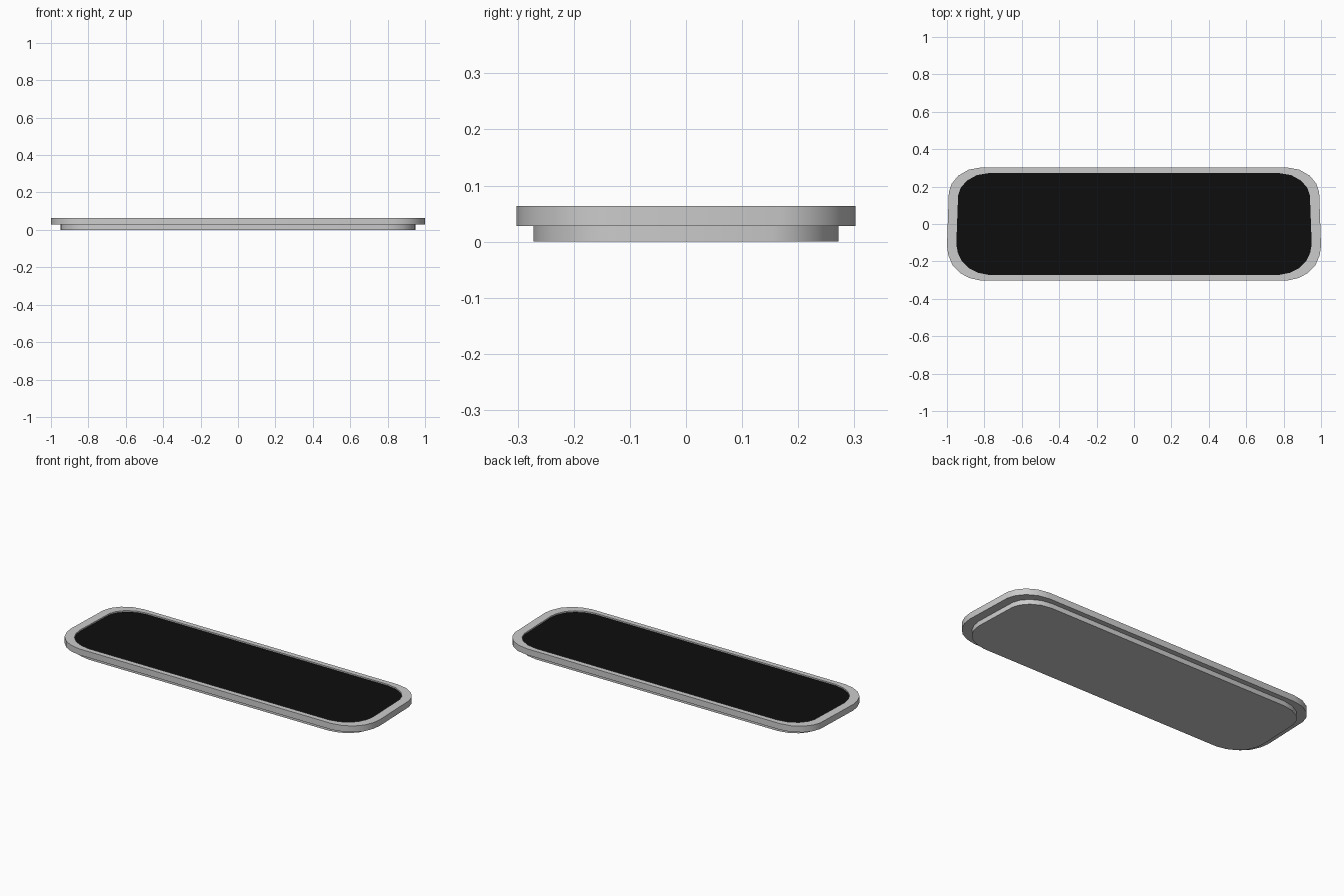
import bpy, bmesh

if "Cube" in bpy.data.objects:
    bpy.data.objects.remove(bpy.data.objects["Cube"])

# Right half of the rounded outline, front to back (ends taper slightly toward the back)
HALF = [(0.82, -0.302), (0.88, -0.289), (0.93, -0.262), (0.97, -0.22),
        (0.992, -0.17), (1.0, -0.12), (0.99, 0.17), (0.975, 0.215),
        (0.94, 0.258), (0.885, 0.29), (0.82, 0.302)]
OUTLINE = HALF + [(-x, y) for x, y in reversed(HALF)]
INNER = (0.95, 0.9)
Z_STEP, Z_PANEL, Z_TOP = 0.028, 0.056, 0.064


def make(name, loops, cap_start=False, cap_end=False, closed=False):
    """Bridge successive scaled outlines given as (scale, z)."""
    bm = bmesh.new()
    rings = [[bm.verts.new((x * s[0], y * s[1], z)) for x, y in OUTLINE]
             for s, z in loops]
    pairs = list(zip(rings, rings[1:]))
    if closed:
        pairs.append((rings[-1], rings[0]))
    n = len(OUTLINE)
    for a, b in pairs:
        for i in range(n):
            j = (i + 1) % n
            bm.faces.new((a[i], a[j], b[j], b[i]))
    if cap_start:
        bm.faces.new(rings[0][::-1])
    if cap_end:
        bm.faces.new(rings[-1])
    if len(rings) > 1:
        bmesh.ops.recalc_face_normals(bm, faces=bm.faces[:])
    mesh = bpy.data.meshes.new(name)
    bm.to_mesh(mesh)
    bm.free()
    obj = bpy.data.objects.new(name, mesh)
    bpy.context.collection.objects.link(obj)
    bpy.context.view_layer.objects.active = obj
    bpy.ops.object.select_all(action='DESELECT')
    obj.select_set(True)
    bpy.ops.object.shade_smooth_by_angle()
    return obj


# Tray body: narrow base, overhanging rim and inner wall down to the panel
make("tray_body", [(INNER, 0), (INNER, Z_STEP), ((1, 1), Z_STEP),
                   ((1, 1), Z_TOP), (INNER, Z_TOP), (INNER, Z_PANEL)],
     cap_start=True)

# Black inset panel
panel = make("top_panel", [(INNER, Z_PANEL)], cap_end=True)
black = bpy.data.materials.new("black")
black.diffuse_color = (0.004, 0.004, 0.004, 1)
black.use_nodes = True
black.node_tree.nodes["Principled BSDF"].inputs["Base Color"].default_value = black.diffuse_color
panel.data.materials.append(black)
